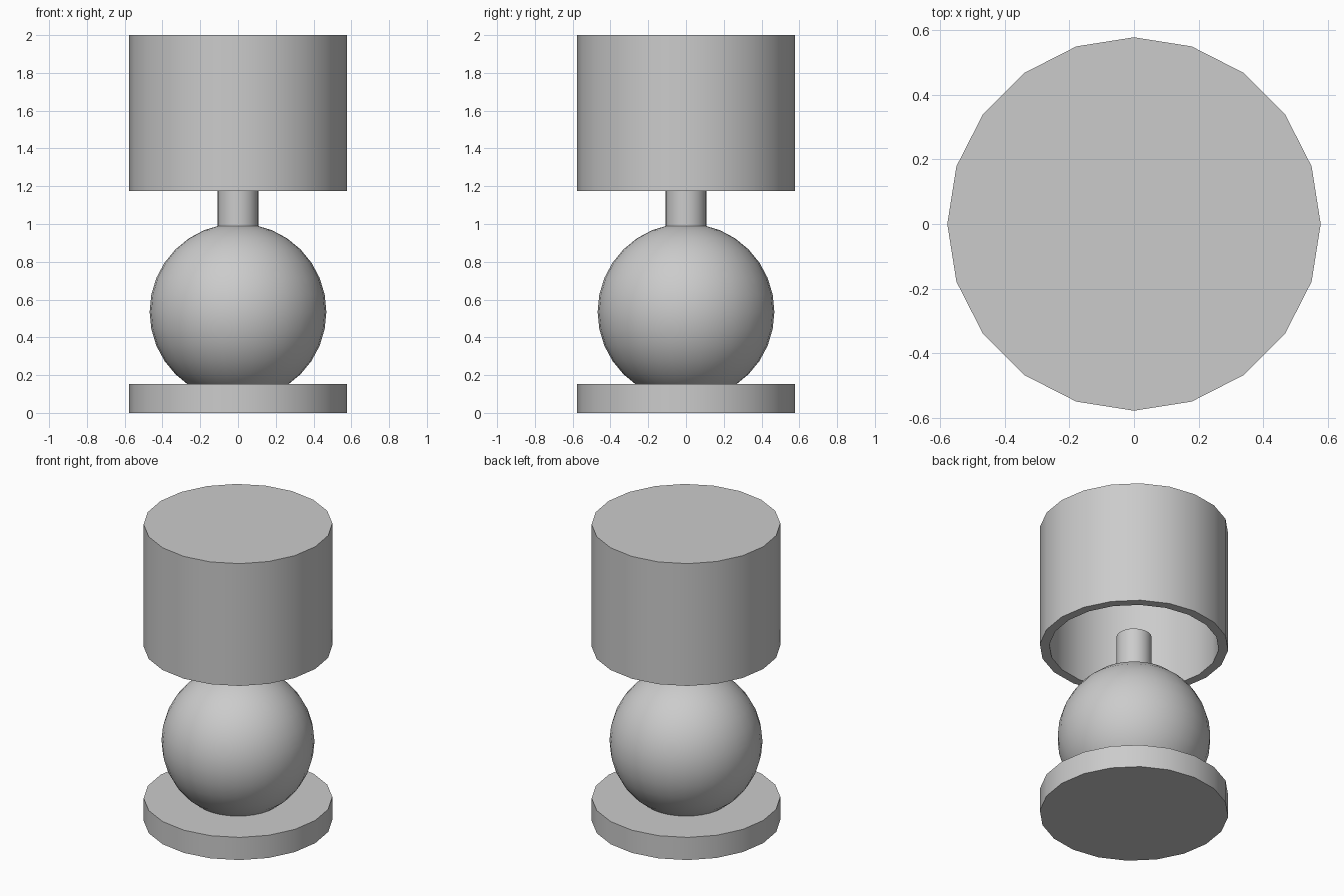
import bpy, bmesh
from math import cos, sin, pi, radians

if "Cube" in bpy.data.objects:
    bpy.data.objects.remove(bpy.data.objects["Cube"])

SIDES = 20


def lathe(name, profile, sides=SIDES):
    """Spin an (r, z) profile about z; end loops are capped with flat faces."""
    bm = bmesh.new()
    rings = [[bm.verts.new((r * cos(2 * pi * i / sides), r * sin(2 * pi * i / sides), z))
              for i in range(sides)] for r, z in profile]
    for a, b in zip(rings, rings[1:]):
        for i in range(sides):
            j = (i + 1) % sides
            bm.faces.new((a[i], a[j], b[j], b[i]))
    bm.faces.new(rings[0])
    bm.faces.new(rings[-1])
    bmesh.ops.recalc_face_normals(bm, faces=bm.faces)
    mesh = bpy.data.meshes.new(name)
    bm.to_mesh(mesh)
    bm.free()
    obj = bpy.data.objects.new(name, mesh)
    bpy.context.collection.objects.link(obj)
    smooth(obj)
    return obj


def smooth(obj):
    bpy.ops.object.select_all(action='DESELECT')
    obj.select_set(True)
    bpy.context.view_layer.objects.active = obj
    bpy.ops.object.shade_smooth_by_angle(angle=radians(30))


# Flat disc foot
lathe("base", [(0.577, 0), (0.577, 0.153)])

# Round lamp body
bpy.ops.mesh.primitive_uv_sphere_add(segments=32, ring_count=16, radius=0.468,
                                     location=(0, 0, 0.535))
body = bpy.context.object
body.name = "ball_body"
smooth(body)

# Short neck ending just inside the shade
lathe("neck", [(0.108, 0.93), (0.108, 1.245)])

# Hollow shade, closed on top and open below
lathe("shade", [(0.577, 2.0), (0.577, 1.175), (0.519, 1.175), (0.519, 1.942)])
